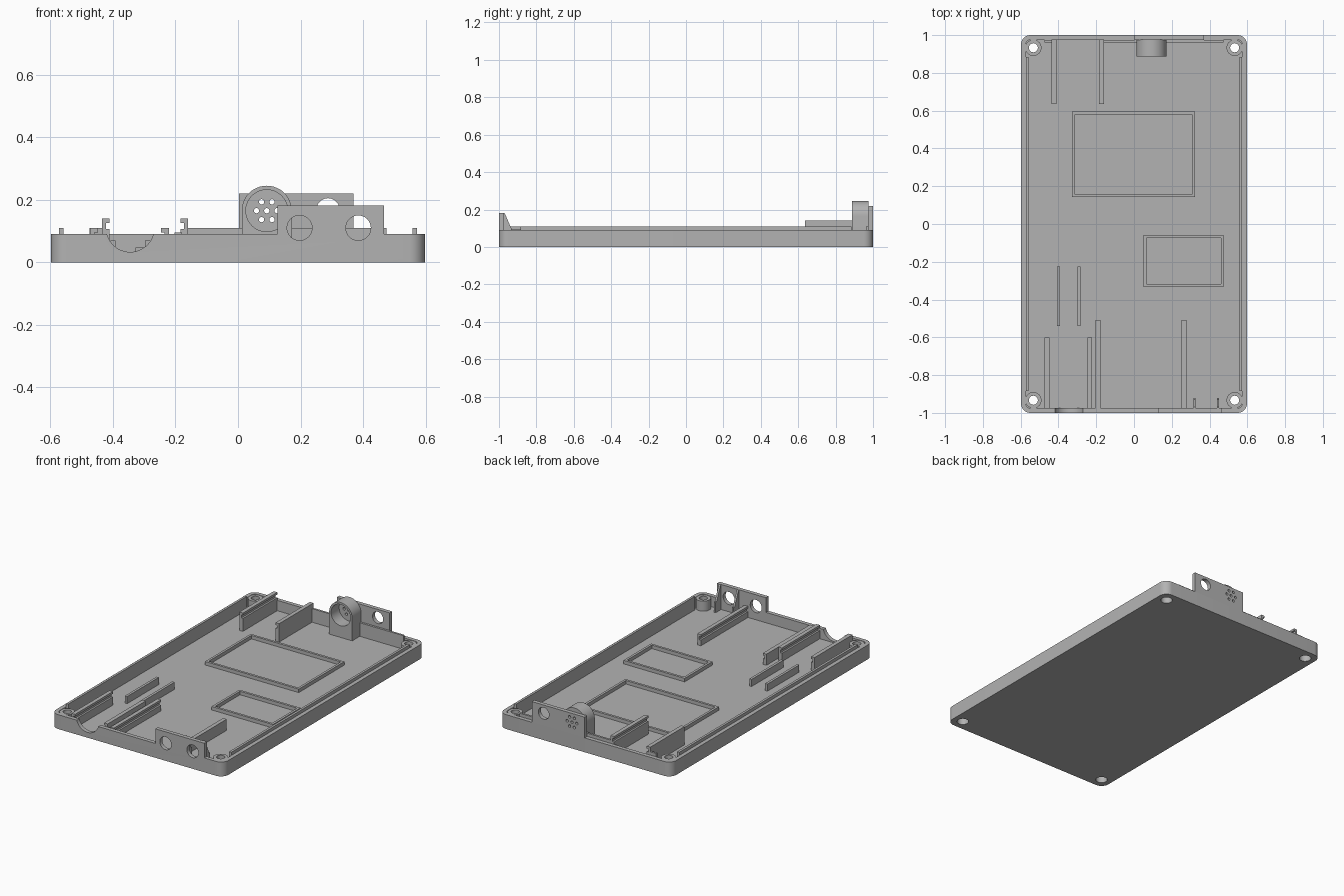
import bpy, bmesh, math
from mathutils import Vector

if "Cube" in bpy.data.objects:
    bpy.data.objects.remove(bpy.data.objects["Cube"])

grey = bpy.data.materials.new("plain grey plastic")
grey.diffuse_color = (0.45, 0.45, 0.45, 1)
grey.use_nodes = True
grey.node_tree.nodes["Principled BSDF"].inputs["Base Color"].default_value = grey.diffuse_color
FLOOR, RIM = 0.025, 0.09


def prism(name, pts, axis, a, b):
    """Extrude a 2D outline along an axis: x (y,z), y (x,z) or z (x,y)."""
    place = {'x': lambda p, t: (t, p[0], p[1]),
             'y': lambda p, t: (p[0], t, p[1]),
             'z': lambda p, t: (p[0], p[1], t)}[axis]
    bm = bmesh.new()
    face = bm.faces.new([bm.verts.new(place(p, a)) for p in pts])
    ext = bmesh.ops.extrude_face_region(bm, geom=[face])
    move = Vector(place((0, 0), b - a))
    bmesh.ops.translate(bm, vec=move, verts=[v for v in ext['geom'] if isinstance(v, bmesh.types.BMVert)])
    bmesh.ops.recalc_face_normals(bm, faces=bm.faces)
    me = bpy.data.meshes.new(name)
    bm.to_mesh(me)
    bm.free()
    me.materials.append(grey)
    ob = bpy.data.objects.new(name, me)
    bpy.context.collection.objects.link(ob)
    return ob


def box(name, x0, x1, y0, y1, z0, z1):
    return prism(name, [(x0, y0), (x1, y0), (x1, y1), (x0, y1)], 'z', z0, z1)


def circle(cx, cy, r, n=32, start=0.0, sweep=2 * math.pi):
    closed = sweep > 6.28
    return [(cx + r * math.cos(start + sweep * i / n), cy + r * math.sin(start + sweep * i / n))
            for i in range(n if closed else n + 1)]


def rounded(hx, hy, r):
    pts = []
    for k, (sx, sy) in enumerate([(1, 1), (-1, 1), (-1, -1), (1, -1)]):
        pts += circle(sx * (hx - r), sy * (hy - r), r, 8, k * math.pi / 2, math.pi / 2)
    return pts


def boolean(ob, tools, op='DIFFERENCE'):
    bpy.context.view_layer.objects.active = ob
    for t in tools:
        m = ob.modifiers.new("bool", 'BOOLEAN')
        m.operation, m.object, m.solver = op, t, 'EXACT'
        bpy.ops.object.modifier_apply(modifier=m.name)


cutters = []


def cutter(*args):
    ob = prism("cutter", *args)
    ob.hide_render = True
    cutters.append(ob)
    return ob


# Tray shell with rounded corners
tray = prism("tray", rounded(0.598, 1.0, 0.05), 'z', 0, RIM)
boolean(tray, [cutter(rounded(0.573, 0.975, 0.025), 'z', FLOOR, 0.3)])

# Corner screw bosses, drilled and counterbored from below
for sx in (-1, 1):
    for sy in (-1, 1):
        c = (sx * 0.533, sy * 0.933)
        boss = prism("screw_boss", circle(*c, 0.043), 'z', FLOOR - 0.005, RIM - 0.002)
        drill = cutter(circle(*c, 0.024), 'z', -0.1, 0.3)
        bore = cutter(circle(*c, 0.034), 'z', -0.1, 0.05)
        boolean(boss, [drill, bore])
        boolean(tray, [drill, bore])

# Front connector panel with two round ports
front_panel = box("front_panel", 0.127, 0.467, -1.0, -0.975, RIM, 0.182)
for x in (0.197, 0.385):
    port = cutter(circle(x, 0.11, 0.04), 'y', -1.1, -0.96)
    boolean(front_panel, [port])
    boolean(tray, [port])

# Cable notch in the front wall
boolean(tray, [cutter(circle(-0.345, 0.11, 0.077, 48), 'y', -1.1, -0.96)])

# Gussets behind the front panel
for x in (0.32, 0.445):
    prism("panel_gusset", [(-0.978, 0.182), (-0.97, 0.182), (-0.93, RIM), (-0.92, RIM),
                           (-0.92, FLOOR), (-0.978, FLOOR)], 'x', x - 0.006, x + 0.006)

# Back panel with one round port and a grille of seven sound holes
back_panel = box("back_panel", 0.003, 0.37, 0.975, 1.0, RIM, 0.22)
boolean(back_panel, [cutter(circle(0.288, 0.168, 0.037), 'y', 0.9, 1.1)])
MX, MZ = 0.092, 0.165
grille = [(MX, MZ)] + circle(MX, MZ, 0.033, 6)
boolean(back_panel, [cutter(circle(x, z, 0.0085, 16), 'y', 0.9, 1.1) for x, z in grille])

# Round cup on a square foot in front of the grille
outline = circle(MX, MZ, 0.08, 24, 0, math.pi) + [(MX - 0.08, FLOOR), (MX + 0.08, FLOOR)]
cup = prism("sensor_cup", outline, 'y', 0.887, 0.975)
boolean(cup, [cutter(circle(MX, MZ, 0.067, 40), 'y', 0.8, 1.1)])
# Part of the cup rim that stands above the panel is closed at the back
cap = prism("sensor_cup_cap", circle(MX, MZ, 0.08, 48), 'y', 0.967, 0.976)
boolean(cap, [cutter(circle(x, z, 0.0085, 16), 'y', 0.9, 1.1) for x, z in grille])


# Board rails with a slot facing one way
def rail(name, x, y0, y1, top, side):
    h = 0.0125
    pts = [(-h, FLOOR), (h, FLOOR), (h, top - 0.034), (0.001, top - 0.034),
           (0.001, top - 0.014), (h, top - 0.014), (h, top), (-h, top)]
    prism(name, [(x + side * px, pz) for px, pz in pts], 'y', y0, y1)


rail("back_rail_left", -0.423, 0.635, 0.976, 0.14, 1)
rail("back_rail_right", -0.172, 0.635, 0.976, 0.14, -1)
rail("front_rail_left", -0.46, -0.976, -0.6, 0.11, 1)
rail("front_rail_right", -0.234, -0.976, -0.6, 0.11, -1)
rail("middle_rail_left", -0.191, -0.976, -0.508, 0.095, 1)
rail("middle_rail_right", 0.265, -0.976, -0.508, 0.095, -1)

# Free-standing ribs
for x in (-0.4, -0.29):
    box("support_rib", x - 0.008, x + 0.008, -0.54, -0.225, FLOOR, 0.07)

# Locating lips inside the side walls and the back wall
for s in (-1, 1):
    a, b = sorted((s * 0.573, s * 0.558))
    box("side_lip", a, b, -0.885, 0.885, FLOOR, 0.11)
for x0, x1 in ((-0.475, -0.435), (-0.16, 0.012), (0.172, 0.475)):
    box("back_lip", x0, x1, 0.962, 0.975, FLOOR, 0.11)


# Raised rectangular frames on the floor
def frame(name, x0, x1, y0, y1, t=0.015):
    ob = box(name, x0, x1, y0, y1, FLOOR, FLOOR + 0.022)
    boolean(ob, [cutter([(x0 + t, y0 + t), (x1 - t, y0 + t), (x1 - t, y1 - t), (x0 + t, y1 - t)],
                        'z', 0, 0.2)])


frame("large_frame", -0.328, 0.322, 0.142, 0.595)
frame("small_frame", 0.05, 0.475, -0.333, -0.058)

# Remove helpers and smooth the round surfaces
for c in cutters:
    bpy.data.objects.remove(c)
bpy.ops.object.select_all(action='DESELECT')
for ob in bpy.context.scene.objects:
    ob.select_set(True)
    bpy.context.view_layer.objects.active = ob
bpy.ops.object.shade_smooth_by_angle(angle=math.radians(30))
